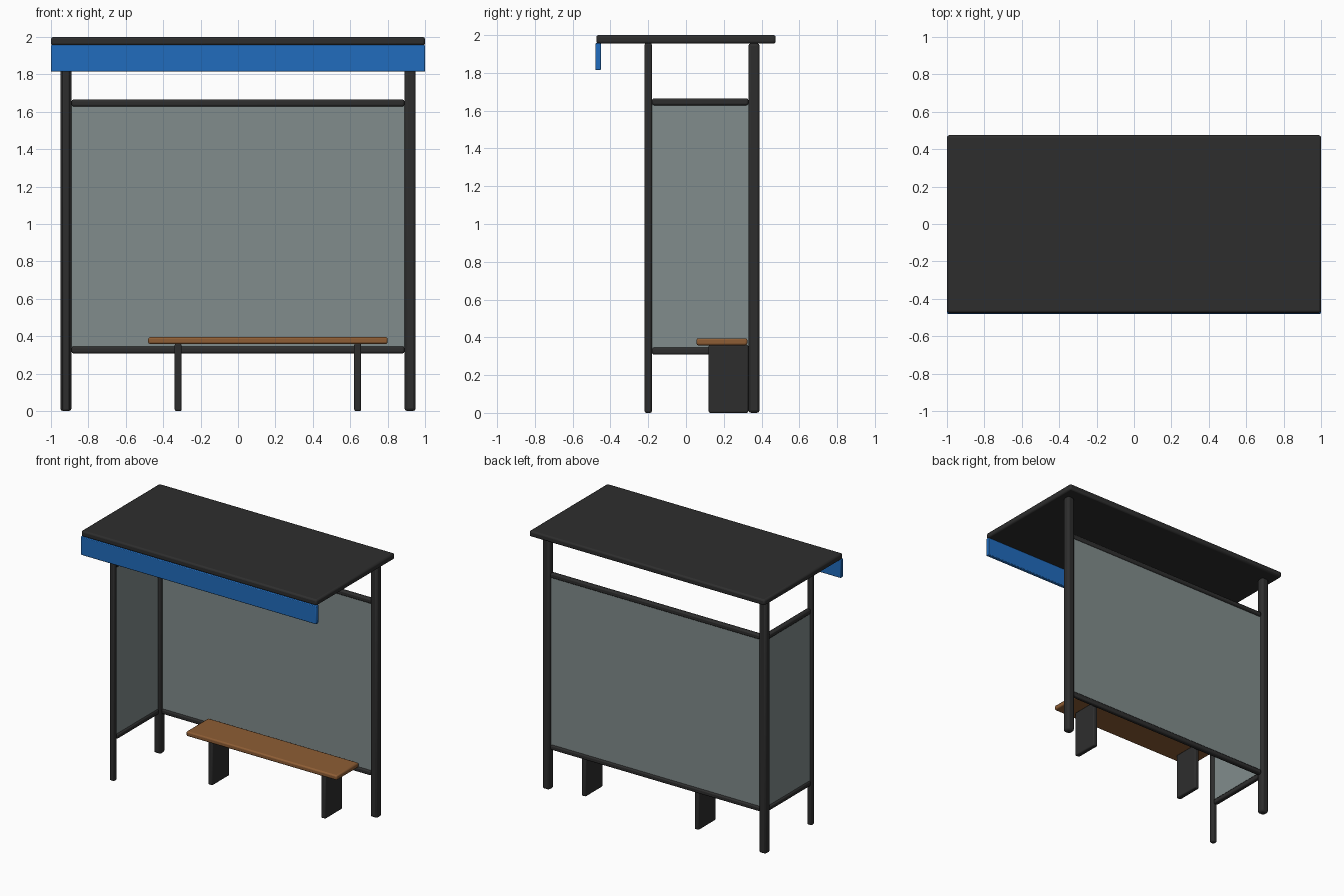
import bpy

cube = bpy.data.objects.get("Cube")
if cube:
    bpy.data.objects.remove(cube, do_unlink=True)


def material(name, color):
    mat = bpy.data.materials.new(name)
    mat.use_nodes = True
    mat.diffuse_color = (*color, 1)
    mat.node_tree.nodes["Principled BSDF"].inputs["Base Color"].default_value = (*color, 1)
    return mat


FRAME = material("charcoal metal", (0.027, 0.027, 0.027))
GLASS = material("grey green glass", (0.22, 0.265, 0.262))
BLUE = material("blue sign", (0.015, 0.15, 0.51))
WOOD = material("brown wood", (0.27, 0.11, 0.035))


def box(name, xs, ys, zs, mat, bevel=0.0):
    """Box spanning the given x, y and z ranges, with optional rounded edges."""
    spans = (xs, ys, zs)
    bpy.ops.mesh.primitive_cube_add(size=1, location=[(a + b) / 2 for a, b in spans])
    obj = bpy.context.object
    obj.name = name
    obj.scale = [b - a for a, b in spans]
    bpy.ops.object.transform_apply(location=False, rotation=False, scale=True)
    obj.data.materials.append(mat)
    if bevel:
        mod = obj.modifiers.new("rounded edges", "BEVEL")
        mod.width = bevel
        mod.segments = 2
        bpy.ops.object.shade_smooth_by_angle()
    return obj


def around(center, width):
    return (center - width / 2, center + width / 2)


POST_X, BACK_Y, FRONT_Y = 0.92, 0.36, -0.2
POST_Z = (0, 1.957)
BACK_SPAN = (-0.89, 0.89)
SIDE_SPAN = (-0.18, 0.33)
GLASS_Z = (0.33, 1.645)

# Roof and front sign band
box("roof", (-1, 1), (-0.475, 0.475), (1.955, 2), FRAME, 0.012)
box("front_sign_band", (-1, 1), (-0.48, -0.45), (1.815, 1.957), BLUE, 0.005)

# Posts: two thick at the back, one thin at the front of the side panel
for side, sign in (("left", 1), ("right", -1)):
    box(f"back_post_{side}", around(sign * POST_X, 0.06), around(BACK_Y, 0.06),
        POST_Z, FRAME, 0.015)
box("front_post_right", around(-POST_X, 0.04), around(FRONT_Y, 0.04), POST_Z, FRAME, 0.01)

# Glass panels
box("back_glass", BACK_SPAN, around(BACK_Y, 0.015), GLASS_Z, GLASS)
box("side_glass", around(-POST_X, 0.015), SIDE_SPAN, GLASS_Z, GLASS)

# Rails below and above the glass
for level, z in (("lower", 0.327), ("upper", 1.647)):
    box(f"back_{level}_rail", BACK_SPAN, around(BACK_Y, 0.037), around(z, 0.037), FRAME, 0.01)
    box(f"side_{level}_rail", around(-POST_X, 0.037), SIDE_SPAN, around(z, 0.037), FRAME, 0.01)

# Bench on two slab supports
box("bench_seat", (-0.48, 0.8), (0.055, 0.325), (0.358, 0.395), WOOD, 0.01)
for side, x in (("left", 0.64), ("right", -0.32)):
    box(f"bench_support_{side}", around(x, 0.037), (0.12, 0.33), (0, 0.36), FRAME, 0.008)
